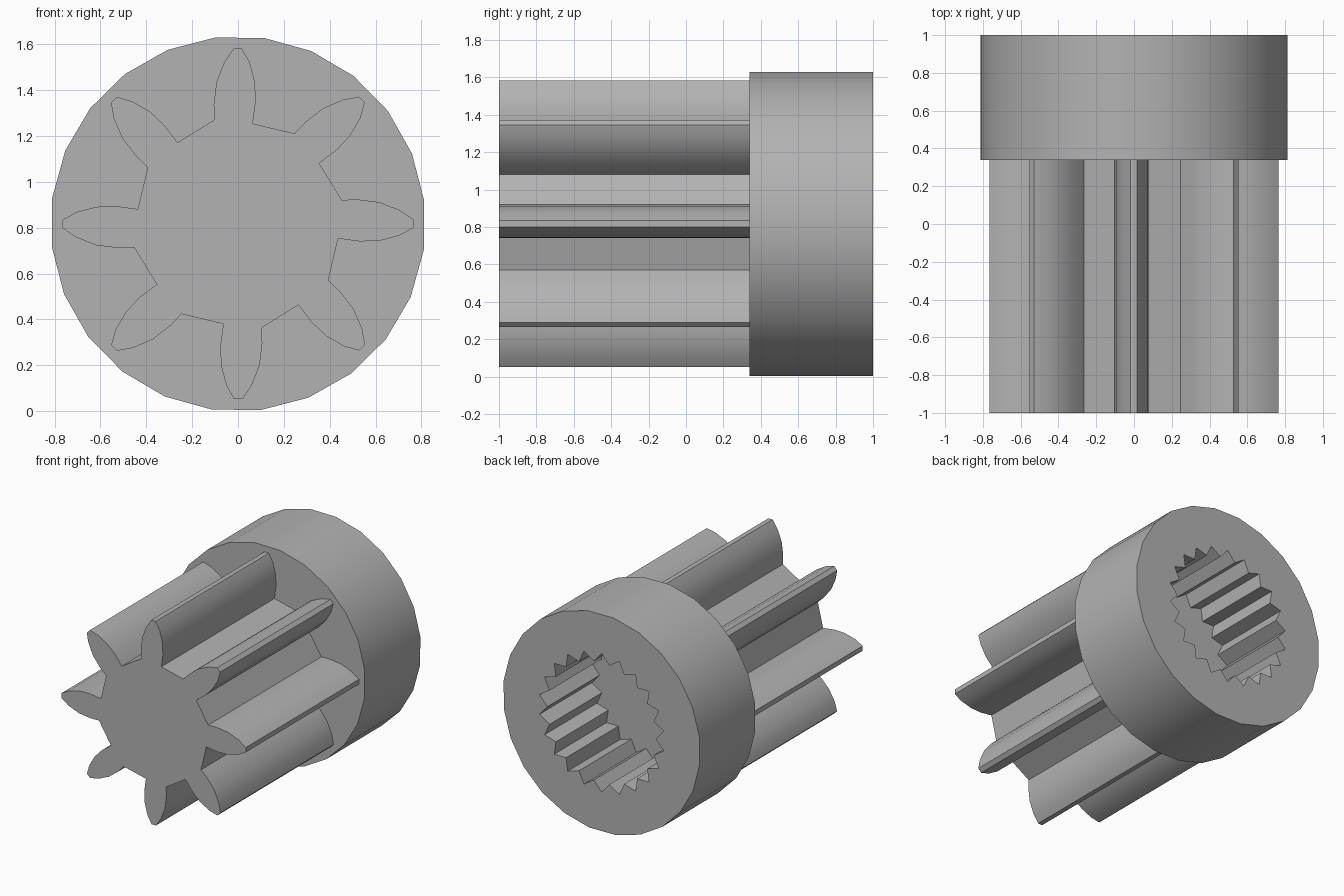
import bpy, bmesh, math

if "Cube" in bpy.data.objects:
    bpy.data.objects.remove(bpy.data.objects["Cube"])

AXIS_Z = 0.817      # height of the shaft axis
COLLAR_FRONT = 0.34
SOCKET_DEPTH = 0.62

steel = bpy.data.materials.new("grey_steel")
steel.use_nodes = True
colour = (0.45, 0.45, 0.45, 1)
steel.diffuse_color = colour
steel.node_tree.nodes["Principled BSDF"].inputs["Base Color"].default_value = colour


def polar(radius, degrees):
    a = math.radians(degrees)
    return radius * math.cos(a), radius * math.sin(a)


def prism(name, outline, y0, y1):
    """Extrude a closed (x, z) outline around the axis from y0 to y1."""
    bm = bmesh.new()
    base = bm.faces.new([bm.verts.new((x, y0, z + AXIS_Z)) for x, z in outline])
    side = bmesh.ops.extrude_face_region(bm, geom=[base], use_keep_orig=True)
    for v in side["geom"]:
        if isinstance(v, bmesh.types.BMVert):
            v.co.y = y1
    bmesh.ops.recalc_face_normals(bm, faces=bm.faces)
    mesh = bpy.data.meshes.new(name)
    bm.to_mesh(mesh)
    bm.free()
    mesh.materials.append(steel)
    obj = bpy.data.objects.new(name, mesh)
    bpy.context.collection.objects.link(obj)
    return obj


def smooth(obj):
    bpy.ops.object.select_all(action="DESELECT")
    obj.select_set(True)
    bpy.context.view_layer.objects.active = obj
    bpy.ops.object.shade_smooth_by_angle(angle=math.radians(30))


# Pinion: one slightly lopsided tooth repeated eight times
tooth = [(0.437, -0.064), (0.53, -0.077), (0.618, -0.074), (0.705, -0.051),
         (0.765, -0.017), (0.765, 0.019), (0.705, 0.06), (0.618, 0.094),
         (0.522, 0.106), (0.453, 0.104)]
gear = []
for i in range(8):
    c, s = polar(1, 45 * i)
    gear += [(x * c - z * s, x * s + z * c) for x, z in tooth]
pinion = prism("pinion_teeth", gear, -1, COLLAR_FRONT + 0.01)
smooth(pinion)

# Collar with a splined socket cut into its back
collar = prism("collar", [polar(0.8185, 7 + 15 * i) for i in range(24)], COLLAR_FRONT, 1)
SPLINES = 22
star = [polar(0.52 if i % 2 else 0.45, 180 * i / SPLINES) for i in range(2 * SPLINES)]
cutter = prism("socket_cutter", star, 1 - SOCKET_DEPTH, 1.1)
cutter.hide_render = True
cut = collar.modifiers.new("socket", "BOOLEAN")
cut.operation = "DIFFERENCE"
cut.solver = "EXACT"
cut.object = cutter
bpy.context.view_layer.objects.active = collar
bpy.ops.object.modifier_apply(modifier=cut.name)
bpy.data.objects.remove(cutter)
smooth(collar)
